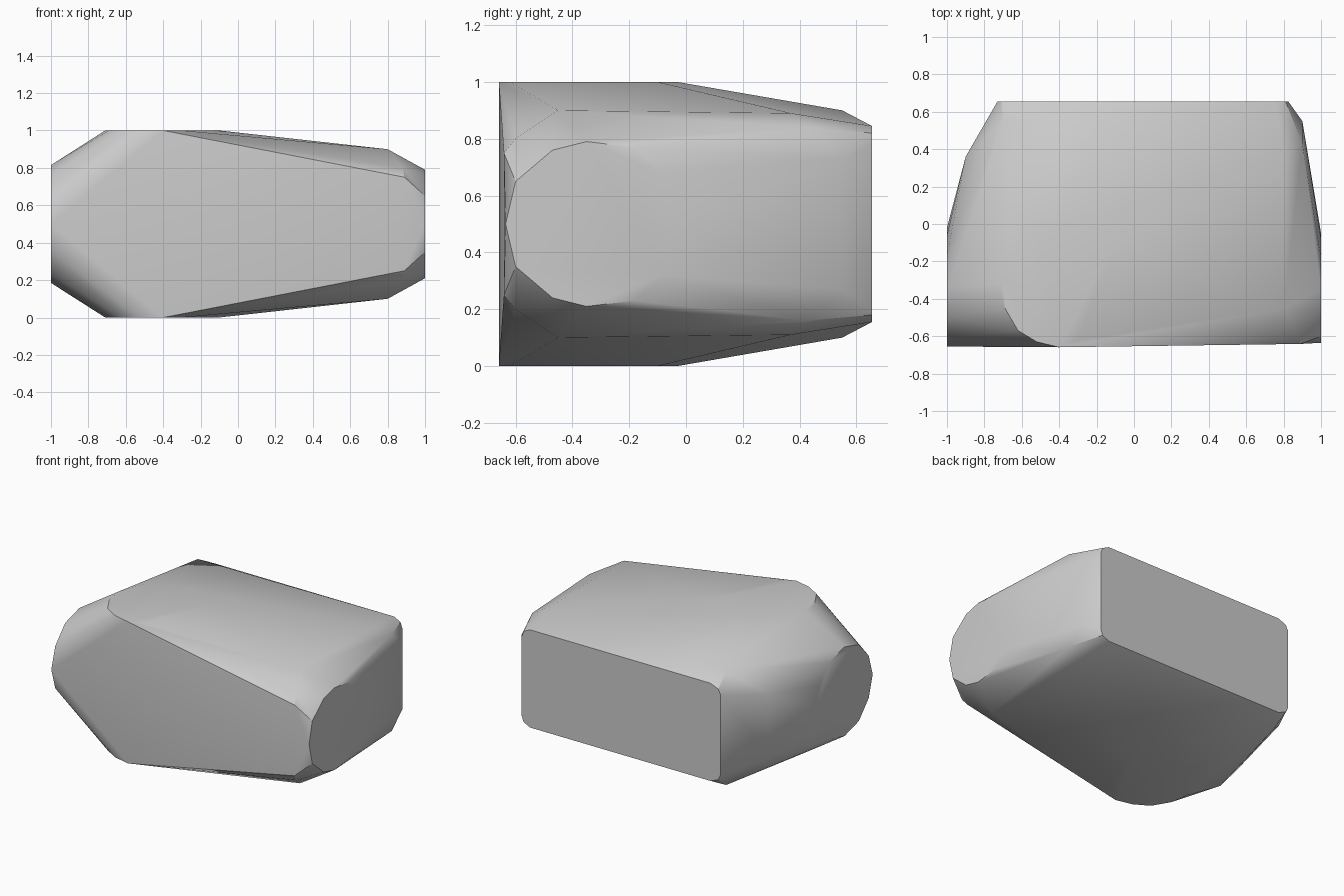
import bpy
import bmesh
import math

cube = bpy.data.objects.get("Cube")
if cube:
    bpy.data.objects.remove(cube, do_unlink=True)

grey = bpy.data.materials.new("plain_grey")
grey.use_nodes = True
grey.diffuse_color = (0.6, 0.6, 0.6, 1)
grey.node_tree.nodes["Principled BSDF"].inputs["Base Color"].default_value = (0.6, 0.6, 0.6, 1)


def front_y(x, z):
    """Slightly tilted front plane."""
    return -0.645 + 0.01 * x - 0.02 * (z - 0.5)


# Upper half outlines; each is mirrored about mid height
top_facet = [(-0.71, -0.32, 1), (-0.69, -0.45, 1), (-0.62, -0.57, 1), (-0.52, -0.63, 1),
             (-0.4, front_y(-0.4, 1), 1), (-0.3, -0.62, 1), (-0.1, -0.1, 1),
             (-0.4, -0.03, 1), (-0.52, -0.05, 1), (-0.64, -0.14, 1)]
right_end = [(1, front_y(1, 0.5), 0.5), (1, -0.6, 0.65), (1, -0.47, 0.76), (1, -0.35, 0.79),
             (1, -0.18, 0.77), (1, -0.08, 0.68), (1, -0.05, 0.5)]
right_corner = [(0.89, front_y(0.89, 0.75), 0.75), (0.88, -0.6, 0.8), (0.8, -0.45, 0.9),
                (0.8, 0.37, 0.89), (0.9, 0.43, 0.84), (0.9, 0.55, 0.73)]
left_end = [(-1, front_y(-1, 0.5), 0.5), (-1, -0.61, 0.65), (-1, -0.5, 0.77), (-1, -0.34, 0.815),
            (-1, -0.17, 0.77), (-1, -0.06, 0.65), (-1, -0.02, 0.5)]
left_corner = [(-0.9, 0.36, 0.72), (-0.7, 0.55, 0.9), (-0.17, 0.55, 0.9)]
back_face = [(-0.73, 0.655, 0.78), (-0.71, 0.655, 0.82), (-0.65, 0.655, 0.845),
             (0.76, 0.655, 0.845), (0.81, 0.655, 0.82), (0.825, 0.655, 0.78)]

# Faceted body wrapped around the outlines
bm = bmesh.new()
for outline in (top_facet, right_end, right_corner, left_end, left_corner, back_face):
    for x, y, z in outline:
        bm.verts.new((x, y, z))
        if z > 0.5:
            bm.verts.new((x, y, 1 - z))
hull = bmesh.ops.convex_hull(bm, input=bm.verts)
loose = {v for v in hull["geom_interior"] + hull["geom_unused"] if isinstance(v, bmesh.types.BMVert)}
bmesh.ops.delete(bm, geom=list(loose), context='VERTS')
bmesh.ops.dissolve_limit(bm, angle_limit=math.radians(0.5), verts=bm.verts, edges=bm.edges)
bmesh.ops.recalc_face_normals(bm, faces=bm.faces)

mesh = bpy.data.meshes.new("rounded_block")
bm.to_mesh(mesh)
bm.free()
mesh.materials.append(grey)
block = bpy.data.objects.new("rounded_block", mesh)
bpy.context.collection.objects.link(block)
bpy.context.view_layer.objects.active = block
block.select_set(True)
bpy.ops.object.shade_smooth_by_angle(angle=math.radians(30))
